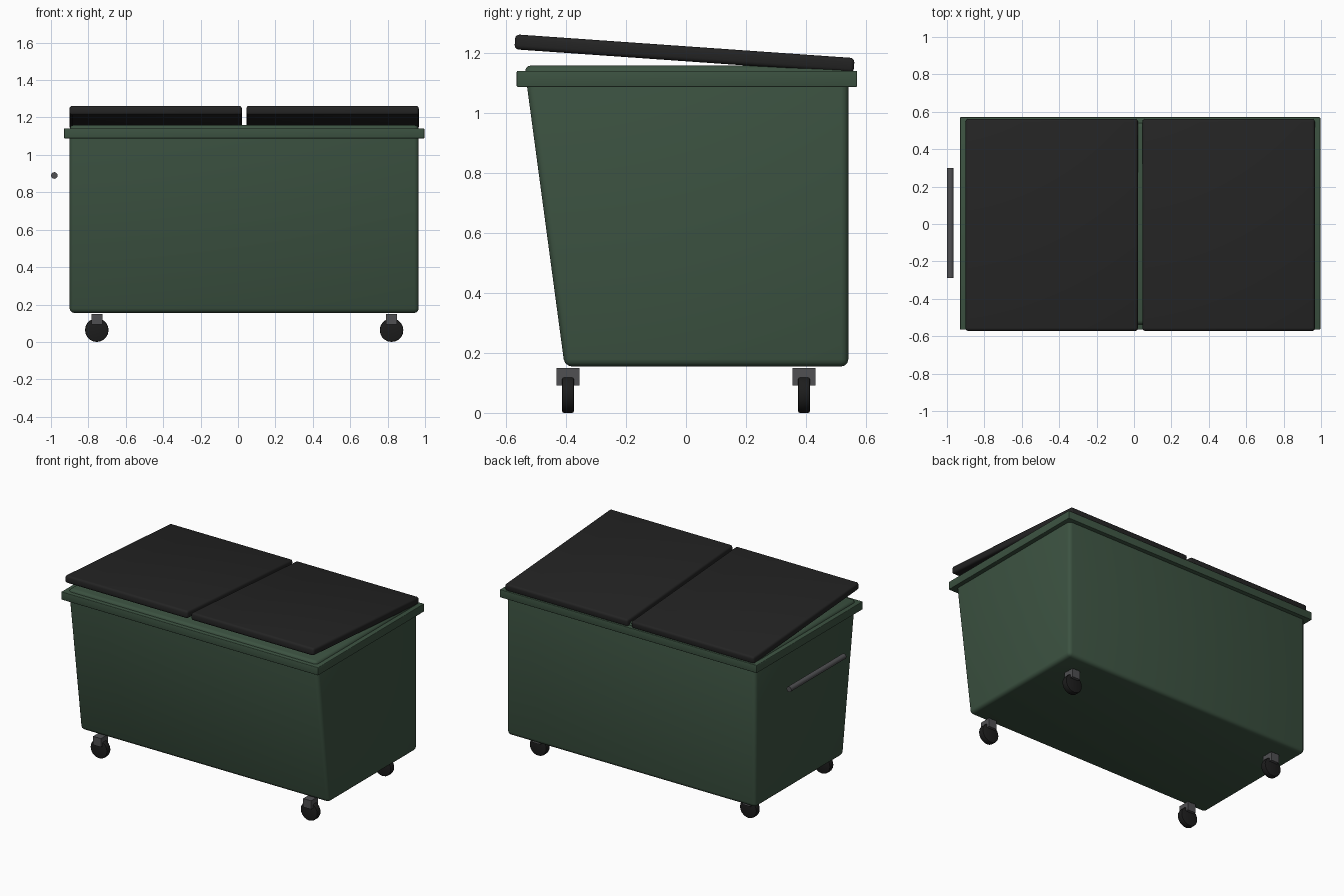
import bpy, bmesh, math
from mathutils import Matrix

cube = bpy.data.objects.get("Cube")
if cube:
    bpy.data.objects.remove(cube, do_unlink=True)


def material(name, rgb, rough=0.6):
    m = bpy.data.materials.new(name)
    m.use_nodes = True
    m.diffuse_color = (*rgb, 1)
    bsdf = m.node_tree.nodes["Principled BSDF"]
    bsdf.inputs["Base Color"].default_value = (*rgb, 1)
    bsdf.inputs["Roughness"].default_value = rough
    return m


GREEN = material("dark green paint", (0.045, 0.085, 0.053))
BLACK = material("black plastic", (0.017, 0.017, 0.017))
RUBBER = material("black rubber", (0.012, 0.012, 0.012))
STEEL = material("grey steel", (0.08, 0.08, 0.085))


def finish(name, bm, mat, bevel=0.0, segments=3):
    """Turn a bmesh into an object with rounded edges."""
    bmesh.ops.recalc_face_normals(bm, faces=bm.faces)
    if bevel:
        edges = [e for e in bm.edges if e.calc_face_angle(0) > math.radians(40)]
        bmesh.ops.bevel(bm, geom=edges, offset=bevel, segments=segments,
                        profile=0.5, affect='EDGES', clamp_overlap=True)
    mesh = bpy.data.meshes.new(name)
    bm.to_mesh(mesh)
    bm.free()
    mesh.materials.append(mat)
    obj = bpy.data.objects.new(name, mesh)
    bpy.context.collection.objects.link(obj)
    bpy.ops.object.select_all(action='DESELECT')
    obj.select_set(True)
    bpy.context.view_layer.objects.active = obj
    bpy.ops.object.shade_smooth_by_angle(angle=math.radians(35))
    return obj


def box(name, centre, size, mat, bevel=0.0, tilt=0.0):
    bm = bmesh.new()
    bmesh.ops.create_cube(bm, size=1, matrix=Matrix.Diagonal((*size, 1)))
    obj = finish(name, bm, mat, bevel)
    obj.location = centre
    obj.rotation_euler.x = tilt
    return obj


def rod(name, centre, radius, length, mat, sides, bevel=0.0):
    """Cylinder lying along y."""
    bm = bmesh.new()
    bmesh.ops.create_cone(bm, cap_ends=True, segments=sides, radius1=radius,
                          radius2=radius, depth=length,
                          matrix=Matrix.Rotation(math.pi / 2, 4, 'X'))
    obj = finish(name, bm, mat, bevel, 2)
    obj.location = centre
    return obj


MID = 0.033           # the bin sits slightly off centre, balancing the handle

# Bin body: side profile with a sloped front, extruded across x
profile = [(-0.405, 0.155), (0.542, 0.155), (0.542, 1.16), (-0.54, 1.16)]
bm = bmesh.new()
face = bm.faces.new([bm.verts.new((MID - 0.933, y, z)) for y, z in profile])
side = bmesh.ops.extrude_face_region(bm, geom=[face])
bmesh.ops.translate(bm, vec=(1.866, 0, 0),
                    verts=[v for v in side["geom"] if isinstance(v, bmesh.types.BMVert)])
finish("bin_body", bm, GREEN, 0.024)

# Rim band around the top
box("top_rim", (MID, 0.003, 1.115), (1.926, 1.136, 0.054), GREEN, 0.004)

# Two tilted lids with a gap between them
for name, sign in (("left_lid", 1), ("right_lid", -1)):
    box(name, (MID + sign * 0.473, -0.005, 1.199), (0.921, 1.135, 0.05),
        BLACK, 0.014, math.radians(-4))

# Casters: steel bracket and rubber wheel at each corner
for x_name, sx in (("left", 1), ("right", -1)):
    for y_name, sy in (("front", -1), ("back", 1)):
        x, y = MID + sx * 0.788, sy * 0.394
        tag = f"{y_name}_{x_name}"
        box(f"{tag}_bracket", (x, y, 0.121), (0.059, 0.077, 0.058), STEEL)
        rod(f"{tag}_wheel", (x, y, 0.063), 0.063, 0.04, RUBBER, 20, 0.006)

# Side handle bar
rod("right_handle", (-0.982, 0.005, 0.89), 0.018, 0.59, STEEL, 12)
